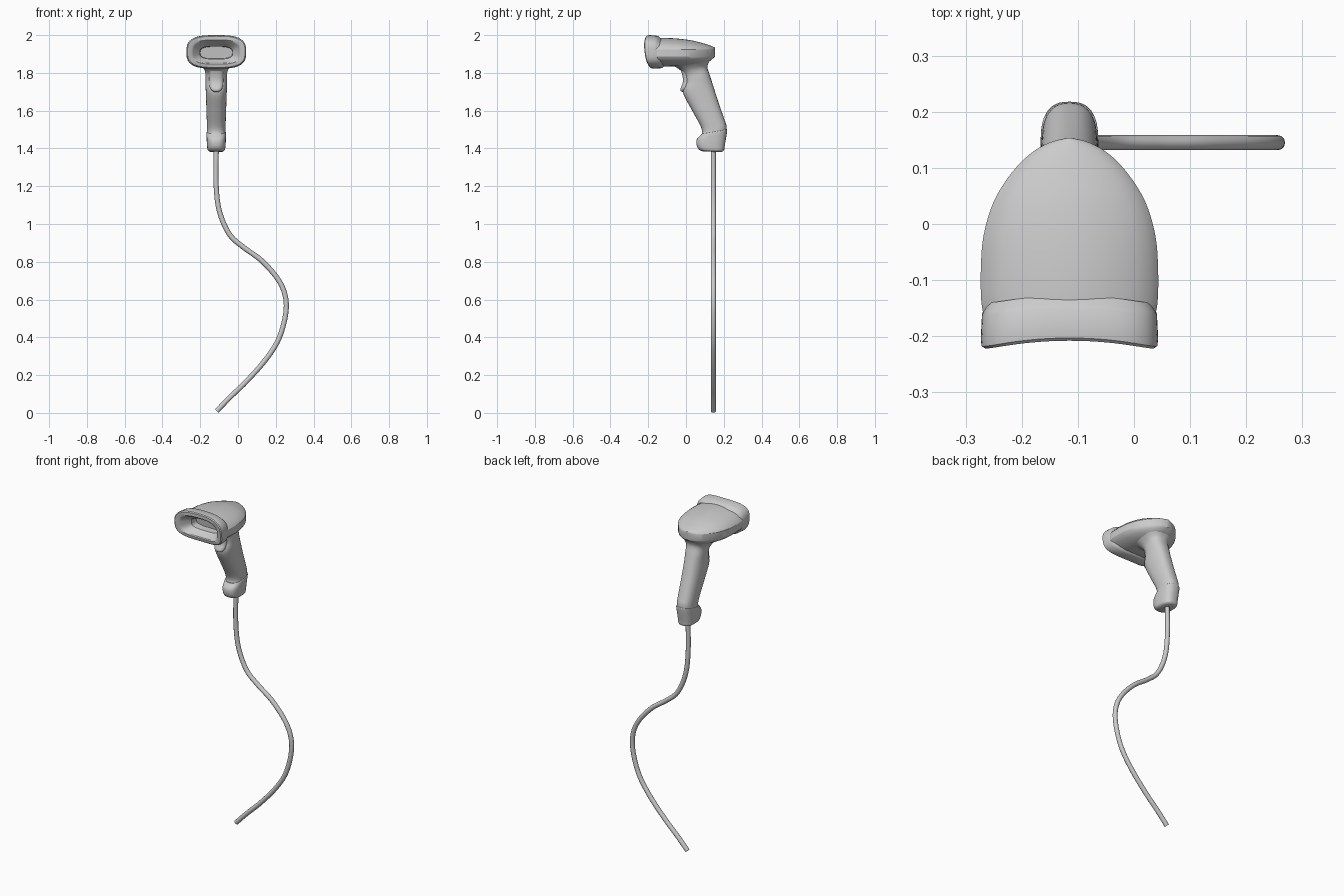
import bpy, bmesh, math
from mathutils import Vector

CX = -0.115   # scanner centre line


def smooth_rows(rows, steps):
    """Catmull-Rom interpolation between rows of profile numbers."""
    out = []
    for i in range(len(rows) - 1):
        p0, p1 = rows[max(i - 1, 0)], rows[i]
        p2, p3 = rows[i + 1], rows[min(i + 2, len(rows) - 1)]
        for s in range(steps):
            t = s / steps
            out.append([0.5 * (2 * b + (c - a) * t + (2 * a - 5 * b + 4 * c - d) * t * t
                               + (3 * b - a - 3 * c + d) * t ** 3)
                        for a, b, c, d in zip(p0, p1, p2, p3)])
    return out + [list(rows[-1])]


def superellipse(n, count=48):
    pts = []
    for i in range(count):
        a = 2 * math.pi * i / count
        c, s = math.cos(a), math.sin(a)
        pts.append((math.copysign(abs(c) ** (2 / n), c), math.copysign(abs(s) ** (2 / n), s)))
    return pts


def loft(name, rings, cap_start=True, cap_end=True, angle=35):
    bm = bmesh.new()
    vr = [[bm.verts.new(p) for p in r] for r in rings]
    n = len(vr[0])
    for a, b in zip(vr, vr[1:]):
        for i in range(n):
            j = (i + 1) % n
            bm.faces.new((a[i], a[j], b[j], b[i]))
    if cap_start:
        bm.faces.new(vr[0])
    if cap_end:
        bm.faces.new(vr[-1])
    bmesh.ops.recalc_face_normals(bm, faces=bm.faces)
    me = bpy.data.meshes.new(name)
    bm.to_mesh(me)
    bm.free()
    ob = bpy.data.objects.new(name, me)
    bpy.context.collection.objects.link(ob)
    bpy.ops.object.select_all(action='DESELECT')
    bpy.context.view_layer.objects.active = ob
    ob.select_set(True)
    bpy.ops.object.shade_smooth_by_angle(angle=math.radians(angle))
    return ob


def tilted_loft(name, rows, n, steps=5):
    """Rows: front y, front z, back y, back z, half width."""
    rings = []
    for fy, fz, by, bz, w in smooth_rows(rows, steps):
        f, b = Vector((CX, fy, fz)), Vector((CX, by, bz))
        rings.append([(f + b) / 2 + (b - f) / 2 * v + Vector((w * u, 0, 0))
                      for u, v in superellipse(n)])
    return loft(name, rings)


# Head body: y, half width, dome top, belly bottom
head_rows = [(-0.172, 0.150, 1.981, 1.838), (-0.14, 0.157, 1.985, 1.836),
             (-0.08, 0.158, 1.984, 1.834), (-0.02, 0.153, 1.979, 1.834),
             (0.04, 0.135, 1.970, 1.838), (0.09, 0.104, 1.957, 1.846),
             (0.125, 0.070, 1.946, 1.862), (0.145, 0.036, 1.938, 1.878),
             (0.153, 0.006, 1.934, 1.885)]
rings = []
for y, w, top, bot in smooth_rows(head_rows, 4):
    belt, low = 1.925, 1.886
    d, e = top - belt, low - bot
    half = [(0, top), (0.2, top - 0.03 * d), (0.4, top - 0.12 * d), (0.6, top - 0.27 * d),
            (0.77, top - 0.46 * d), (0.9, top - 0.68 * d), (0.98, belt + 0.08 * d),
            (1, belt), (1, low), (0.95, low - 0.25 * e), (0.84, low - 0.5 * e),
            (0.68, low - 0.75 * e), (0.48, low - 0.93 * e), (0.25, bot), (0, bot)]
    full = half + [(-u, z) for u, z in half[-2:0:-1]]
    rings.append([(CX + u * w, y, z) for u, z in full])
loft("head_body", rings, cap_start=False, angle=28)

# Front bezel with its funnel and window: y, half width, bottom, top
bezel_rows = [(-0.128, 0.146, 1.842, 1.978), (-0.142, 0.153, 1.829, 1.991),
              (-0.150, 0.156, 1.825, 1.996), (-0.190, 0.158, 1.822, 2.000),
              (-0.203, 0.157, 1.824, 1.999), (-0.208, 0.152, 1.829, 1.994),
              (-0.208, 0.130, 1.846, 1.975), (-0.203, 0.122, 1.852, 1.969),
              (-0.160, 0.094, 1.868, 1.946), (-0.155, 0.087, 1.873, 1.941),
              (-0.112, 0.085, 1.875, 1.939)]
rings = []
for y, w, zb, zt in bezel_rows:
    ring = []
    for u, v in superellipse(3.0, 64):
        x, z = u * w, (zb + zt) / 2 + v * (zt - zb) / 2
        ring.append((CX + x, y - 0.018 * (x / 0.158) ** 2 + 0.022 * ((2 - z) / 0.18) ** 2, z))
    rings.append(ring)
loft("front_bezel", rings, cap_start=False)

# Handle with flared neck
tilted_loft("handle", [
    (-0.105, 1.850, 0.140, 1.888, 0.115), (-0.050, 1.828, 0.120, 1.855, 0.080),
    (-0.014, 1.795, 0.114, 1.828, 0.060), (-0.006, 1.750, 0.127, 1.785, 0.057),
    (-0.016, 1.695, 0.143, 1.735, 0.056), (0.030, 1.605, 0.170, 1.650, 0.053),
    (0.074, 1.525, 0.203, 1.555, 0.050), (0.085, 1.490, 0.214, 1.522, 0.049),
    (0.080, 1.468, 0.216, 1.492, 0.049)], 2.4)

# Cap at the foot of the handle
tilted_loft("handle_cap", [
    (0.080, 1.476, 0.214, 1.500, 0.046), (0.078, 1.472, 0.218, 1.496, 0.051),
    (0.057, 1.447, 0.213, 1.460, 0.051), (0.057, 1.415, 0.205, 1.415, 0.049),
    (0.070, 1.393, 0.201, 1.390, 0.045), (0.095, 1.383, 0.190, 1.382, 0.034)], 2.6)

# Trigger
tilted_loft("trigger", [
    (-0.042, 1.835, 0.04, 1.845, 0.044), (-0.027, 1.812, 0.04, 1.815, 0.040),
    (-0.017, 1.775, 0.04, 1.785, 0.038), (-0.018, 1.745, 0.04, 1.760, 0.037),
    (-0.029, 1.718, 0.04, 1.735, 0.034), (-0.029, 1.705, 0.04, 1.722, 0.027),
    (-0.018, 1.698, 0.04, 1.714, 0.018)], 2.8, 4)

# Cable: x, z along its path
path = [(-0.115, 1.395), (-0.116, 1.21), (-0.098, 1.066), (-0.045, 0.945), (0.030, 0.876),
        (0.124, 0.807), (0.210, 0.710), (0.250, 0.620), (0.252, 0.520), (0.215, 0.390),
        (0.145, 0.280), (0.045, 0.167), (-0.045, 0.080), (-0.112, 0.010)]
cu = bpy.data.curves.new("cable", 'CURVE')
cu.dimensions = '3D'
cu.bevel_depth = 0.0135
cu.bevel_resolution = 4
cu.use_fill_caps = True
sp = cu.splines.new('POLY')
pts = smooth_rows(path, 6)
sp.points.add(len(pts) - 1)
for p, (x, z) in zip(sp.points, pts):
    p.co = (x, 0.145, z, 1)
cable = bpy.data.objects.new("cable", cu)
bpy.context.collection.objects.link(cable)
bpy.ops.object.select_all(action='DESELECT')
bpy.context.view_layer.objects.active = cable
cable.select_set(True)
bpy.ops.object.convert(target='MESH')
bpy.ops.object.shade_smooth_by_angle(angle=math.radians(40))
